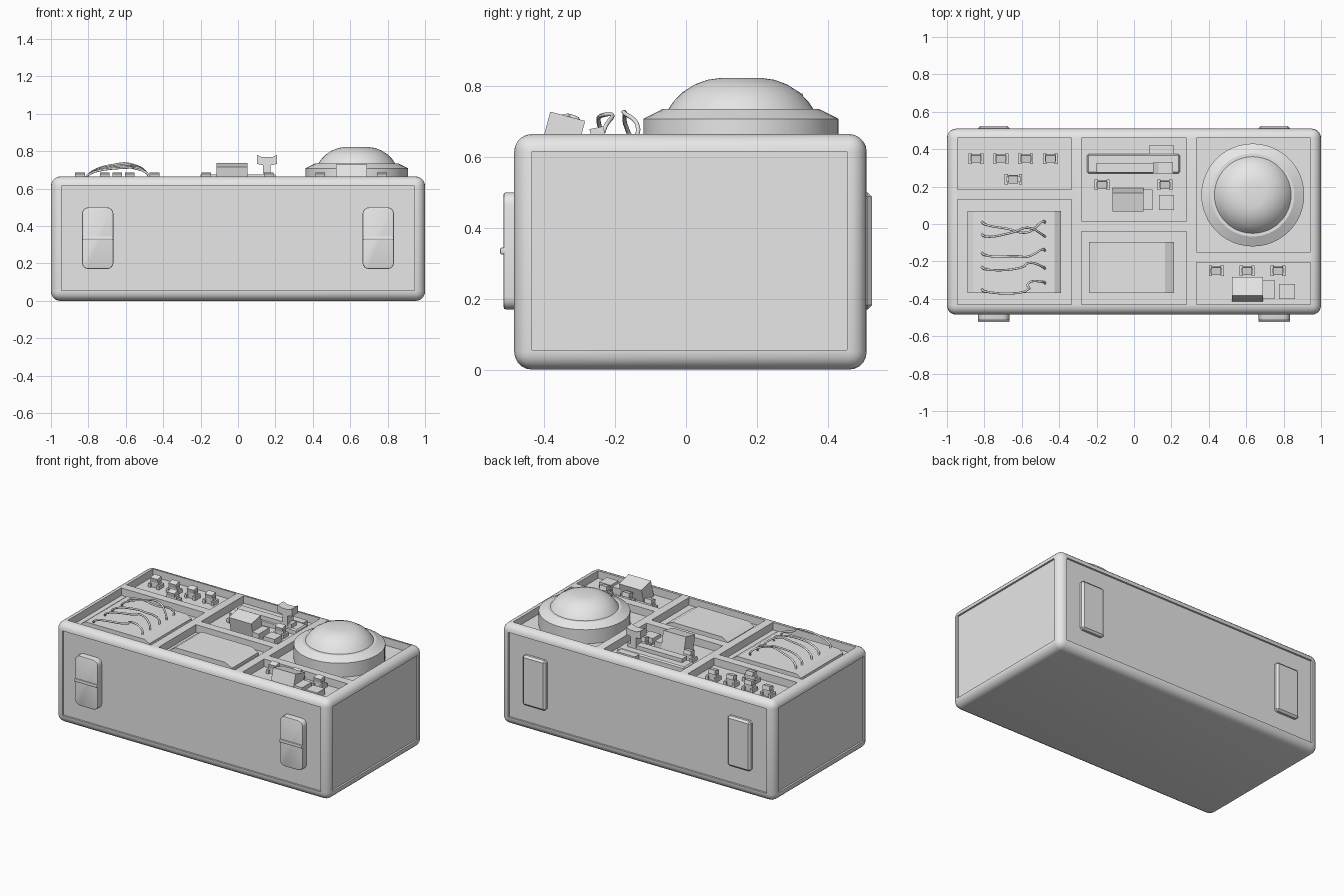
import bpy, bmesh, math
from mathutils import Matrix

cube = bpy.data.objects.get("Cube")
if cube:
    bpy.data.objects.remove(cube, do_unlink=True)

grey = bpy.data.materials.new("plain grey")
grey.use_nodes = True
grey.diffuse_color = (0.8, 0.8, 0.8, 1)
grey.node_tree.nodes["Principled BSDF"].inputs["Base Color"].default_value = (0.8, 0.8, 0.8, 1)

FLOOR, RIM = 0.615, 0.665


def finish(name, bm):
    bmesh.ops.recalc_face_normals(bm, faces=bm.faces)
    mesh = bpy.data.meshes.new(name)
    bm.to_mesh(mesh)
    bm.free()
    obj = bpy.data.objects.new(name, mesh)
    bpy.context.collection.objects.link(obj)
    mesh.materials.append(grey)
    return obj


def activate(obj):
    bpy.ops.object.select_all(action='DESELECT')
    obj.select_set(True)
    bpy.context.view_layer.objects.active = obj


def smooth(obj, angle=30):
    activate(obj)
    bpy.ops.object.shade_smooth_by_angle(angle=math.radians(angle))


def add_box(bm, x0, x1, y0, y1, z0, z1, tilt=0):
    mid = Matrix.Translation(((x0 + x1) / 2, (y0 + y1) / 2, (z0 + z1) / 2))
    size = Matrix.Diagonal((x1 - x0, y1 - y0, z1 - z0, 1))
    turn = Matrix.Rotation(math.radians(tilt), 4, 'X')
    return bmesh.ops.create_cube(bm, size=1, matrix=mid @ turn @ size)["verts"]


def box(name, *dims, bevel=0, segments=1, tilt=0):
    bm = bmesh.new()
    add_box(bm, *dims, tilt=tilt)
    if bevel:
        bmesh.ops.bevel(bm, geom=bm.edges[:], offset=bevel, segments=segments,
                        profile=0.5, affect='EDGES')
    return finish(name, bm)


def prism(name, profile, y0, y1):
    """Extrude an x-z profile along y."""
    bm = bmesh.new()
    face = bm.faces.new([bm.verts.new((x, y0, z)) for x, z in profile])
    grown = bmesh.ops.extrude_face_region(bm, geom=[face])["geom"]
    bmesh.ops.translate(bm, vec=(0, y1 - y0, 0),
                        verts=[v for v in grown if isinstance(v, bmesh.types.BMVert)])
    return finish(name, bm)


# Case with rounded edges, sunken side panels and six sunken trays
case = box("case", -1, 1, -0.485, 0.51, 0, RIM, bevel=0.05, segments=5)
cuts = bmesh.new()
trays = [(-0.945, -0.335, 0.185, 0.46), (-0.945, -0.335, -0.43, 0.13),
         (-0.28, 0.28, 0.015, 0.46), (-0.28, 0.28, -0.43, -0.04),
         (0.335, 0.945, -0.15, 0.46), (0.335, 0.945, -0.43, -0.205)]
for tray in trays:
    add_box(cuts, *tray, FLOOR, 0.8)
for s in (-1, 1):
    xs = sorted((s * 0.988, s * 1.1))
    add_box(cuts, *xs, -0.435, 0.455, 0.055, 0.615)
add_box(cuts, -0.945, 0.945, -0.6, -0.473, 0.055, 0.615)
add_box(cuts, -0.945, 0.945, 0.498, 0.6, 0.055, 0.615)
cutter = finish("case_cutter", cuts)
cutter.hide_render = True
mod = case.modifiers.new("trays", 'BOOLEAN')
mod.object = cutter
mod.solver = 'EXACT'
activate(case)
bpy.ops.object.modifier_apply(modifier=mod.name)
bpy.data.objects.remove(cutter, do_unlink=True)
smooth(case)

# Front latches with a crossbar, and back hinge plates
for side, s in (("right", -1), ("left", 1)):
    cx = s * 0.75
    bm = bmesh.new()
    add_box(bm, cx - 0.084, cx + 0.084, -0.515, -0.465, 0.17, 0.5)
    corners = [e for e in bm.edges
               if abs(e.verts[0].co.y - e.verts[1].co.y) > 0.01]
    bmesh.ops.bevel(bm, geom=corners, offset=0.035, segments=4, profile=0.5, affect='EDGES')
    front = [e for e in bm.edges if all(v.co.y < -0.51 for v in e.verts)]
    bmesh.ops.bevel(bm, geom=front, offset=0.006, segments=2, profile=0.5, affect='EDGES')
    smooth(finish(side + "_latch", bm))
    box(side + "_latch_bar", cx - 0.084, cx + 0.084, -0.525, -0.5, 0.325, 0.345,
        bevel=0.006, segments=2)
    box(side + "_hinge_plate", cx - 0.084, cx + 0.084, 0.47, 0.525, 0.17, 0.5, bevel=0.012)

# Domed button: lathed collar and dome
dome_profile = [(0.275, FLOOR), (0.275, 0.708), (0.222, 0.735), (0.205, 0.735),
                (0.19, 0.757), (0.165, 0.783), (0.13, 0.805), (0.095, 0.818),
                (0.06, 0.823), (0, 0.823)]
bm = bmesh.new()
verts = [bm.verts.new((r, 0, z)) for r, z in dome_profile]
edges = [bm.edges.new(pair) for pair in zip(verts, verts[1:])]
bmesh.ops.spin(bm, geom=verts + edges, cent=(0, 0, 0), axis=(0, 0, 1),
               angle=math.tau, steps=48)
bmesh.ops.remove_doubles(bm, verts=bm.verts, dist=0.0005)
bmesh.ops.translate(bm, verts=bm.verts, vec=(0.635, 0.155, 0))
smooth(finish("dome_button", bm), 22)


# Small toggle: two low posts with a tilted cap between them
def toggle(name, x, y, width=0.08):
    bm = bmesh.new()
    h = width / 2
    for s in (-1, 1):
        xs = sorted((x + s * h, x + s * (h - 0.018)))
        add_box(bm, *xs, y - 0.028, y + 0.028, FLOOR - 0.01, 0.64)
    add_box(bm, x - h + 0.01, x + h - 0.01, y - 0.015, y + 0.015, FLOOR - 0.01, 0.66)
    add_box(bm, x - 0.026, x + 0.026, y - 0.02, y + 0.02, 0.655, 0.683, tilt=12)
    finish(name, bm)


for i in range(4):
    toggle(f"row_toggle_{i + 1}", -0.845 + 0.133 * i, 0.35)
toggle("row_toggle_wide", -0.645, 0.24, 0.095)
for i in range(3):
    toggle(f"corner_toggle_{i + 1}", 0.44 + 0.165 * i, -0.25)
for side, x in (("right", -0.17), ("left", 0.165)):
    toggle(side + "_centre_toggle", x, 0.21)


# Raised plates with sloping ends
def sloped_plate(name, x0, x1, slope0, slope1, y0, y1, top):
    prism(name, [(x0, FLOOR - 0.01), (x0, FLOOR + 0.02), (slope0, top), (slope1, top),
                 (x1, FLOOR + 0.02), (x1, FLOOR - 0.01)], y0, y1)


sloped_plate("wire_plate", -0.89, -0.39, -0.86, -0.425, -0.37, 0.07, 0.655)
sloped_plate("screen_plate", -0.24, 0.215, -0.2, 0.165, -0.37, -0.095, 0.66)

# Loose wires arching over their plate
wires = [(0.015, 0.015, -0.045, 0.715), (-0.05, -0.06, -0.02, 0.73),
         (-0.15, -0.135, -0.175, 0.725), (-0.225, -0.23, -0.21, 0.72),
         (-0.345, -0.31, -0.325, 0.715)]
for i, (ya, yb, ym, top) in enumerate(wires):
    peak = -0.68 + 0.03 * i
    path = [(-0.815, ya, 0.645), (-0.8, ya - 0.015, 0.675), (peak, (ya + ym) / 2 - 0.01, top),
            (-0.57, ym, top), (-0.485, yb, 0.68), (-0.475, yb - 0.01, 0.645)]
    curve = bpy.data.curves.new(f"wire_{i + 1}", 'CURVE')
    curve.dimensions = '3D'
    curve.bevel_depth = 0.006
    curve.bevel_resolution = 2
    curve.resolution_u = 6
    spline = curve.splines.new('BEZIER')
    spline.bezier_points.add(len(path) - 1)
    for point, co in zip(spline.bezier_points, path):
        point.co = co
        point.handle_left_type = point.handle_right_type = 'AUTO'
    curve.materials.append(grey)
    wire = bpy.data.objects.new(f"wire_{i + 1}", curve)
    bpy.context.collection.objects.link(wire)

# Slider with rail and flared handle
box("slider_base", -0.25, 0.245, 0.27, 0.375, FLOOR - 0.01, 0.65, bevel=0.008)
box("slider_rail", -0.2, 0.2, 0.275, 0.325, 0.64, 0.675)
prism("slider_handle", [(0.135, 0.66), (0.175, 0.66), (0.175, 0.725), (0.208, 0.732),
                        (0.208, 0.78), (0.18, 0.768), (0.13, 0.768), (0.102, 0.78),
                        (0.102, 0.732), (0.135, 0.725)], 0.27, 0.33)
box("slider_lamp", 0.08, 0.215, 0.375, 0.42, FLOOR - 0.01, 0.65)

# Tilted rocker switches, each with a lower end block and a square key
box("centre_rocker", -0.115, 0.05, 0.08, 0.18, 0.6, 0.728, tilt=12)
box("centre_rocker_block", 0.05, 0.1, 0.075, 0.185, FLOOR - 0.01, 0.66)
box("centre_key", 0.135, 0.215, 0.075, 0.155, FLOOR - 0.01, 0.655)
box("corner_rocker", 0.525, 0.69, -0.4, -0.298, 0.6, 0.717, tilt=-15)
box("corner_rocker_block", 0.69, 0.75, -0.4, -0.3, FLOOR - 0.01, 0.66)
box("corner_key", 0.775, 0.86, -0.4, -0.32, FLOOR - 0.01, 0.655)
